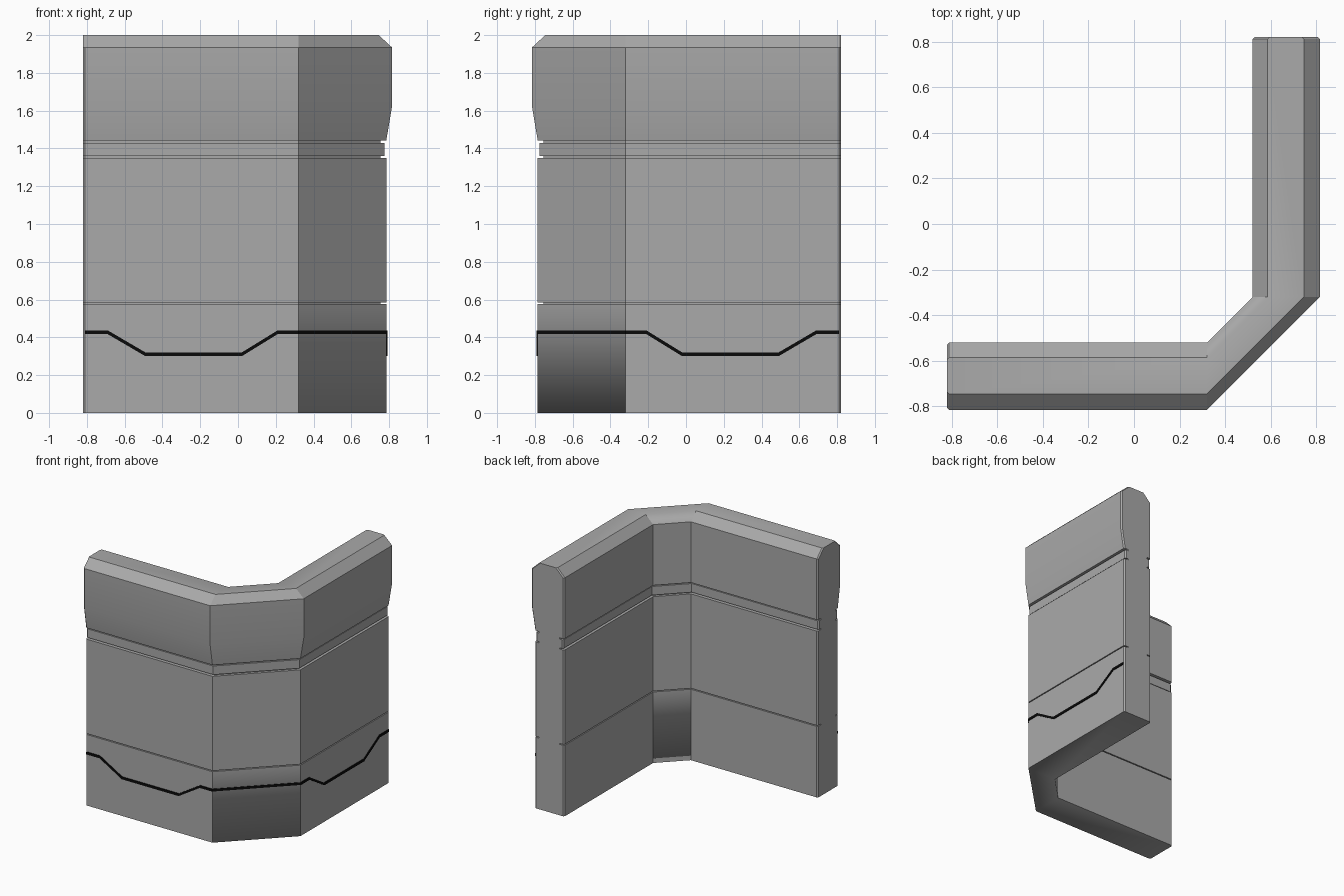
import bpy
import math

cube = bpy.data.objects.get("Cube")
if cube:
    bpy.data.objects.remove(cube, do_unlink=True)

HALF = 0.82     # reach of each wing
BEND = 0.32     # where each wing meets the diagonal corner
MIDDLE = 0.65   # depth of the wall's centre line


def material(name, rgb, rough):
    mat = bpy.data.materials.new(name)
    mat.use_nodes = True
    mat.diffuse_color = (*rgb, 1)
    bsdf = mat.node_tree.nodes["Principled BSDF"]
    bsdf.inputs["Base Color"].default_value = (*rgb, 1)
    bsdf.inputs["Roughness"].default_value = rough
    return mat


def sweep(name, sections, mat):
    """Skin a list of matching closed cross-sections and cap both ends."""
    n = len(sections[0])
    verts = [p for s in sections for p in s]
    faces = []
    for k in range(len(sections) - 1):
        for i in range(n):
            j = (i + 1) % n
            faces.append((k * n + i, (k + 1) * n + i, (k + 1) * n + j, k * n + j))
    faces.append(tuple(range(n)))
    faces.append(tuple(reversed(range(len(verts) - n, len(verts)))))
    mesh = bpy.data.meshes.new(name)
    mesh.from_pydata(verts, [], faces)
    mesh.materials.append(mat)
    obj = bpy.data.objects.new(name, mesh)
    bpy.context.collection.objects.link(obj)
    # consistent outward normals
    bpy.ops.object.select_all(action="DESELECT")
    bpy.context.view_layer.objects.active = obj
    obj.select_set(True)
    bpy.ops.object.mode_set(mode="EDIT")
    bpy.ops.mesh.select_all(action="SELECT")
    bpy.ops.mesh.normals_make_consistent(inside=False)
    bpy.ops.object.mode_set(mode="OBJECT")
    return obj


def front(along, depth, z):
    return (along, -depth, z)


def side(along, depth, z):
    return (depth, -along, z)


grey = material("wall grey", (0.4, 0.4, 0.4), 0.7)
black = material("line black", (0.003, 0.003, 0.003), 0.7)

# Wall cross-section: outer face going up, then inner face going down
outer_face, inner_face = 0.785, 0.52
grooves = [(0.576, 0.584), (1.35, 1.36), (1.43, 1.442)]


def face_profile(face, inward):
    """Face with three narrow grooves and a slightly recessed band."""
    points = [(face, 0)]
    band = face + inward * 0.01
    edges = [(face, face), (face, band), (band, face)]
    for (low, high), (below, above) in zip(grooves, edges):
        deep = face + inward * 0.03
        points += [(below, low), (deep, low), (deep, high), (above, high)]
    return points


profile = face_profile(outer_face, -1)
profile += [(0.815, 1.62), (0.815, 1.935), (0.745, 2), (0.585, 2), (0.52, 1.935)]
profile += reversed(face_profile(inner_face, 1))


def wall_section(place, along, inset=0):
    return [place(along, d - math.copysign(inset, d - MIDDLE), z) for d, z in profile]


# Wall, with small bevels on both free ends
bevel = 0.01
wall = sweep("corner_wall", [
    wall_section(front, -HALF, bevel),
    wall_section(front, -HALF + bevel),
    wall_section(front, BEND),
    wall_section(side, BEND),
    wall_section(side, -HALF + bevel),
    wall_section(side, -HALF, bevel),
], grey)
bpy.ops.object.shade_smooth_by_angle(angle=math.radians(30))

# Soft shading along the foot and the inner top edge of the diagonal corner
for edge in wall.data.edges:
    a, b = (wall.data.vertices[i].co for i in edge.vertices)
    diagonal = abs(a.x - b.x) > 0.1 and abs(a.y - b.y) > 0.1
    inner_top = a.z > 1.99 and a.x - a.y < 1
    if diagonal and (a.z < 0.001 or inner_top):
        edge.use_edge_sharp = False

# Thin dark line that dips in the middle of each wing and wraps the corner
path = [(-0.81, 0.427), (-0.69, 0.427), (-0.49, 0.31),
        (0.02, 0.31), (0.21, 0.427), (BEND, 0.427)]
half_width = 0.01


def line_section(place, along, z):
    near, far = outer_face - 0.003, outer_face + 0.006
    low, high = z - half_width, z + half_width
    return [place(along, d, h) for d, h in
            ((near, low), (far, low), (far, high), (near, high))]


sweep("dipping_line",
      [line_section(front, *p) for p in path]
      + [line_section(side, *p) for p in reversed(path)], black)
